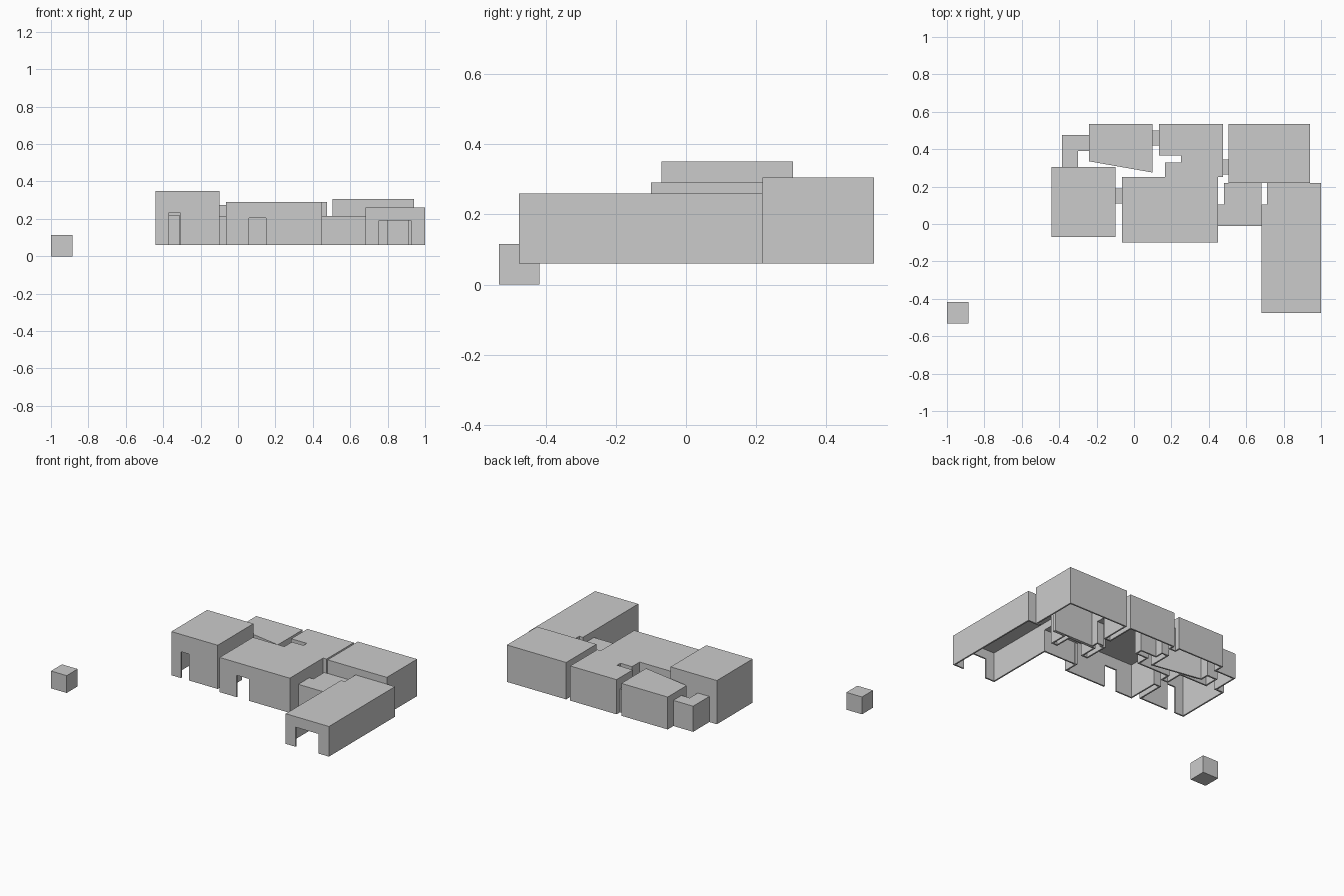
import bpy, bmesh
from mathutils import Vector

if "Cube" in bpy.data.objects:
    bpy.data.objects.remove(bpy.data.objects["Cube"])

BASE, WALL = 0.06, 0.01


def prism(name, pts, z0, z1):
    """Extrude a counter-clockwise plan outline between two heights."""
    bm = bmesh.new()
    face = bm.faces.new([bm.verts.new((x, y, z0)) for x, y in pts])
    ext = bmesh.ops.extrude_face_region(bm, geom=[face])
    for v in ext["geom"]:
        if isinstance(v, bmesh.types.BMVert):
            v.co.z = z1
    bmesh.ops.recalc_face_normals(bm, faces=bm.faces)
    mesh = bpy.data.meshes.new(name)
    bm.to_mesh(mesh)
    bm.free()
    obj = bpy.data.objects.new(name, mesh)
    bpy.context.collection.objects.link(obj)
    return obj


def rect(x0, x1, y0, y1):
    return [(x0, y0), (x1, y0), (x1, y1), (x0, y1)]


def inset(pts, d):
    """Mitred inward offset of a counter-clockwise outline."""
    out, n = [], len(pts)
    for i in range(n):
        a, b, c = (Vector(pts[(i + k) % n]) for k in (-1, 0, 1))
        u, v = (b - a).normalized(), (c - b).normalized()
        n1, n2 = Vector((-u.y, u.x)), Vector((-v.y, v.x))
        p = b + (n1 + n2) * d / (1 + n1.dot(n2))
        out.append((p.x, p.y))
    return out


def cut(obj, cutter):
    mod = obj.modifiers.new("cut", 'BOOLEAN')
    mod.operation, mod.solver, mod.object = 'DIFFERENCE', 'EXACT', cutter
    bpy.context.view_layer.objects.active = obj
    bpy.ops.object.modifier_apply(modifier=mod.name)


# Rooms: plan outline and roof height
rooms = {
    "left_room": (rect(-0.44, -0.10, -0.07, 0.305), 0.35),
    "lobby": ([(-0.385, 0.305), (-0.30, 0.305), (-0.30, 0.39), (-0.24, 0.39),
               (-0.24, 0.475), (-0.385, 0.475)], 0.23),
    "slanted_room": ([(-0.24, 0.335), (0.10, 0.275), (0.10, 0.535), (-0.24, 0.535)], 0.275),
    "main_hall": ([(-0.065, -0.10), (0.45, -0.10), (0.45, 0.25), (0.475, 0.25),
                   (0.475, 0.535), (0.135, 0.535), (0.135, 0.365), (0.25, 0.365),
                   (0.25, 0.33), (0.165, 0.33), (0.165, 0.25), (-0.065, 0.25)], 0.29),
    "back_room": (rect(0.505, 0.94, 0.218, 0.535), 0.305),
    "link_room": ([(0.45, -0.01), (0.683, -0.01), (0.683, 0.218), (0.48, 0.218),
                   (0.48, 0.105), (0.45, 0.105)], 0.215),
    "right_wing": ([(0.683, -0.475), (1.0, -0.475), (1.0, 0.218), (0.71, 0.218),
                    (0.71, 0.105), (0.683, 0.105)], 0.26),
}

# Short passages bridging the gaps between rooms
passages = {
    "left_passage": rect(-0.10, -0.065, 0.11, 0.19),
    "rear_passage": rect(0.10, 0.135, 0.42, 0.50),
    "right_passage": rect(0.475, 0.505, 0.265, 0.345),
}

# Doorway openings: plan box and head height
doors = [
    (rect(-0.37, -0.31, -0.09, -0.05), 0.235),
    (rect(0.06, 0.15, -0.12, -0.08), 0.205),
    (rect(0.755, 0.925, -0.50, -0.45), 0.19),
    (rect(0.80, 0.91, 0.195, 0.24), 0.19),
    (rect(-0.373, -0.312, 0.285, 0.325), 0.218),
    (rect(-0.26, -0.22, 0.402, 0.463), 0.218),
    (rect(-0.12, -0.045, 0.12, 0.18), 0.205),
    (rect(0.08, 0.155, 0.43, 0.49), 0.205),
    (rect(0.455, 0.525, 0.275, 0.335), 0.205),
    (rect(0.43, 0.468, 0.002, 0.093), 0.203),
    (rect(0.665, 0.70, 0.002, 0.093), 0.203),
]
cutters = [prism("door_cutter", p, 0, h) for p, h in doors]

# Hollow, open-bottomed room shells
pieces = []
for name, (outline, top) in rooms.items():
    room = prism(name, outline, BASE, top)
    hollow = prism("hollow_cutter", inset(outline, WALL), 0, top - WALL)
    cut(room, hollow)
    bpy.data.objects.remove(hollow)
    pieces.append(room)
pieces += [prism(n, p, BASE, 0.215) for n, p in passages.items()]

# Open the doorways
for piece in pieces:
    for c in cutters:
        cut(piece, c)
for c in cutters:
    bpy.data.objects.remove(c)

# Detached cube
prism("small_cube", rect(-1.0, -0.885, -0.532, -0.417), 0, 0.115)
